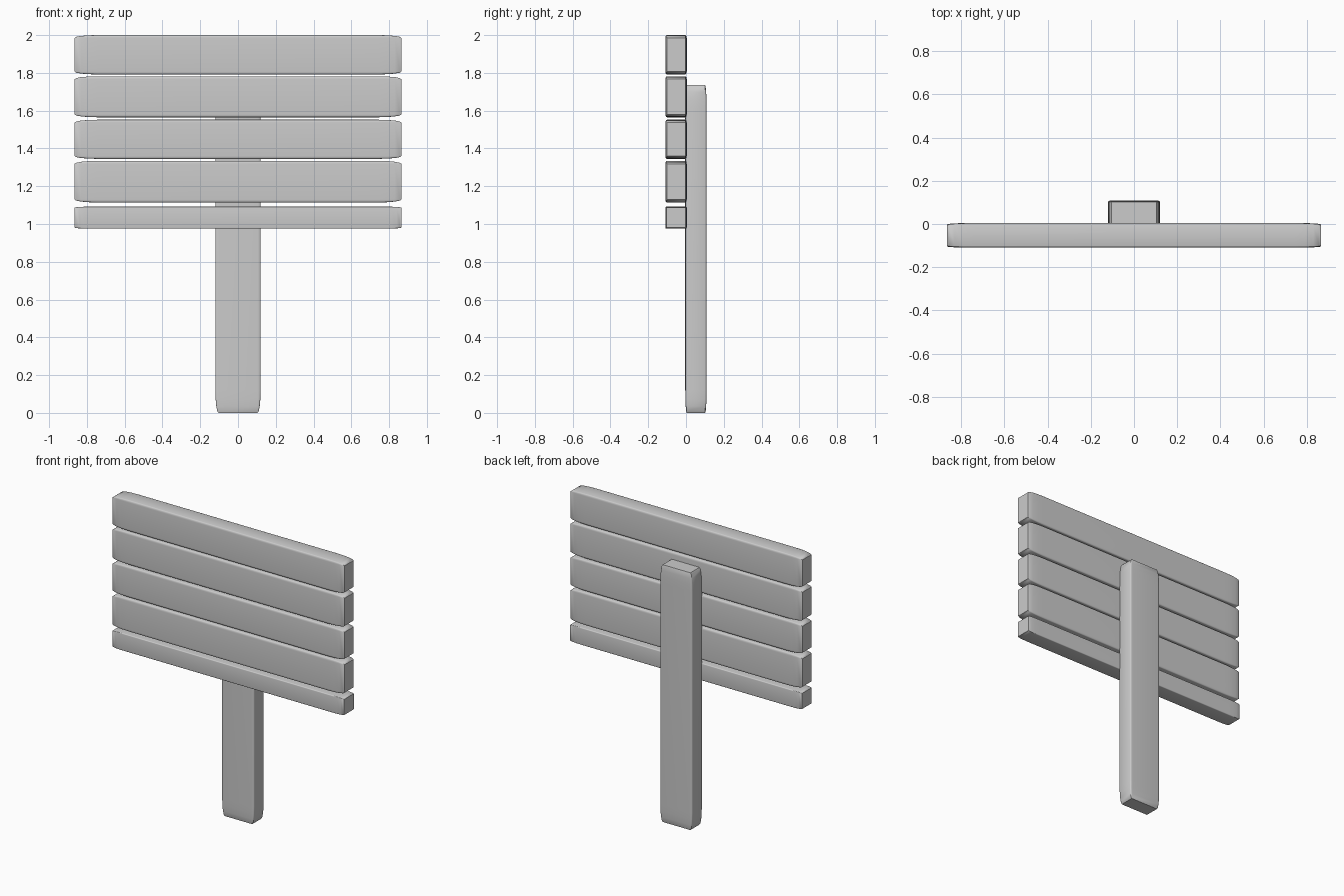
import bpy

if "Cube" in bpy.data.objects:
    bpy.data.objects.remove(bpy.data.objects["Cube"])


def board(name, x, y, z, bevel=0.14):
    """Rounded unit cube stretched to the given (min, max) ranges."""
    ranges = (x, y, z)
    bpy.ops.mesh.primitive_cube_add(size=2)
    ob = bpy.context.object
    ob.name = name
    mod = ob.modifiers.new("rounding", 'BEVEL')
    mod.width = bevel
    mod.segments = 4
    mod.limit_method = 'NONE'
    bpy.ops.object.modifier_apply(modifier=mod.name)
    # stretching after the bevel makes the rounding follow the proportions
    ob.location = [(a + b) / 2 for a, b in ranges]
    ob.scale = [(b - a) / 2 for a, b in ranges]
    bpy.ops.object.transform_apply(location=True, rotation=False, scale=True)
    bpy.ops.object.shade_smooth_by_angle(angle=0.6)
    return ob


# upright post behind the planks
board("post", (-0.12, 0.12), (-0.004, 0.109), (0.0, 1.735))

# four wide planks and a narrow one at the bottom
plank_heights = [(1.792, 2.0), (1.565, 1.782), (1.345, 1.552), (1.114, 1.334)]
for i, z in enumerate(plank_heights, 1):
    board(f"plank_{i}", (-0.865, 0.865), (-0.109, 0.004), z)
board("bottom_plank", (-0.865, 0.865), (-0.109, 0.004), (0.975, 1.092), 0.1)
